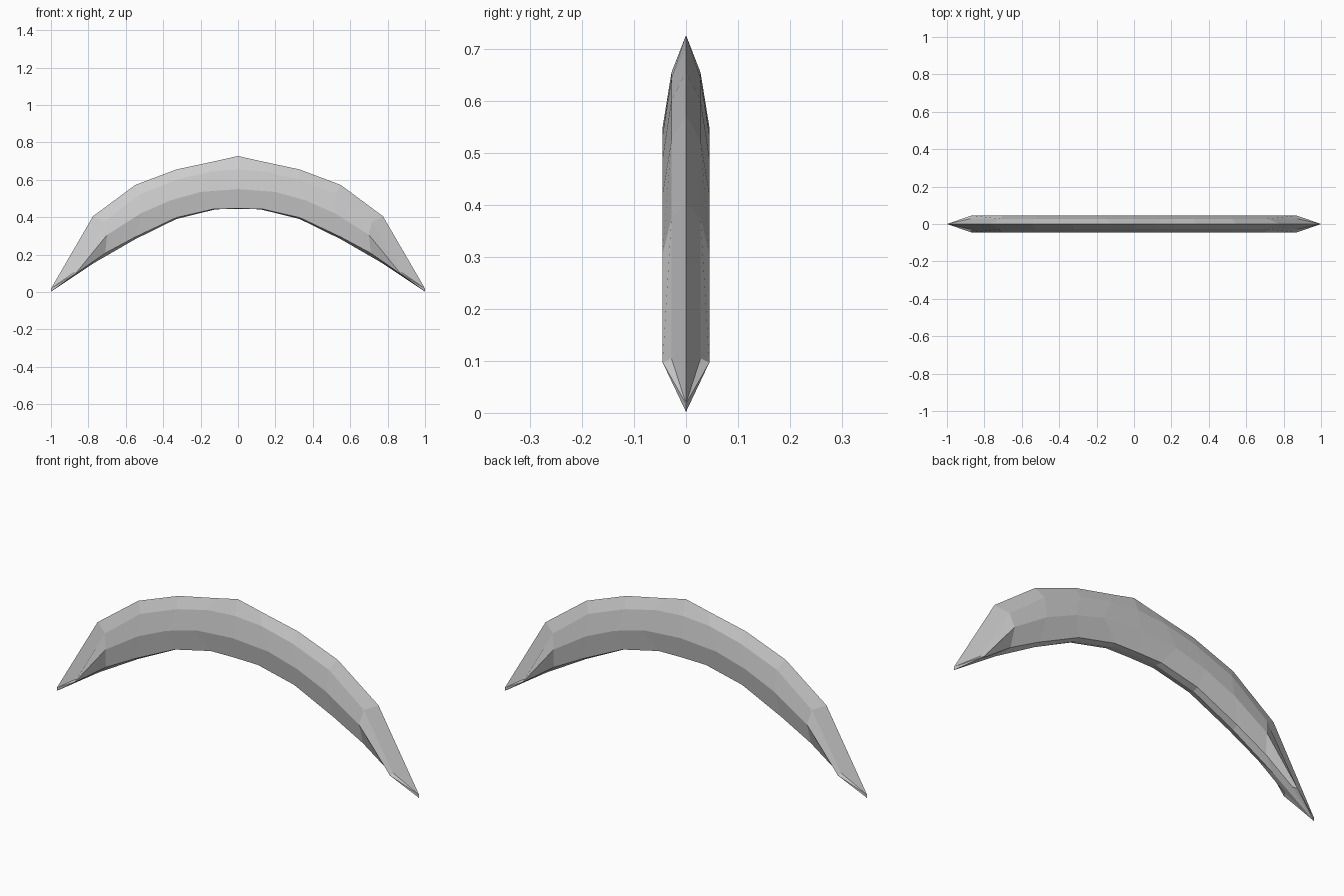
import bpy, bmesh

if "Cube" in bpy.data.objects:
    bpy.data.objects.remove(bpy.data.objects["Cube"])

# One quarter of the crescent: rails from the middle to the tip, as depth y and (x, z) points
RAILS = [
    (0.0,    [(0, .727), (.12, .700), (.33, .655), (.55, .572), (.775, .405), (1, .018)]),   # outer edge
    (-0.028, [(0, .655), (.15, .643), (.32, .602), (.52, .525), (.715, .375), (.875, .105)]),  # outer bevel
    (-0.045, [(0, .550), (.20, .535), (.36, .490), (.52, .420), (.70, .305), (.87, .097)]),   # ridge
    (-0.028, [(0, .446), (.13, .444), (.33, .398), (.55, .294), (.71, .208), (.86, .102)]),   # inner bevel
    (0.0,    [(0, .444), (.12, .442), (.33, .390), (.55, .282), (.77, .155), (1, .002)]),    # inner edge
]

bm = bmesh.new()
rows = [[bm.verts.new((x, y, z)) for x, z in pts] for y, pts in RAILS]
for a, b in zip(rows, rows[1:]):
    for i in range(len(a) - 1):
        bm.faces.new((a[i], b[i], b[i + 1], a[i + 1]))

# Pointed end
o, s, r, l, n = [row[-1] for row in rows]
for tri in ((o, s, r), (o, r, n), (r, l, n)):
    bm.faces.new(tri)

# Mirror front to back and left to right
for axis in ('Y', 'X'):
    bmesh.ops.mirror(bm, geom=bm.verts[:] + bm.edges[:] + bm.faces[:],
                     axis=axis, merge_dist=0.0001)
    bmesh.ops.remove_doubles(bm, verts=bm.verts[:], dist=0.0001)
# Close the thin gap at each tip if any remains, then orient faces
bmesh.ops.recalc_face_normals(bm, faces=bm.faces[:])

mesh = bpy.data.meshes.new("crescent_blade")
bm.to_mesh(mesh)
bm.free()
blade = bpy.data.objects.new("crescent_blade", mesh)
bpy.context.collection.objects.link(blade)
